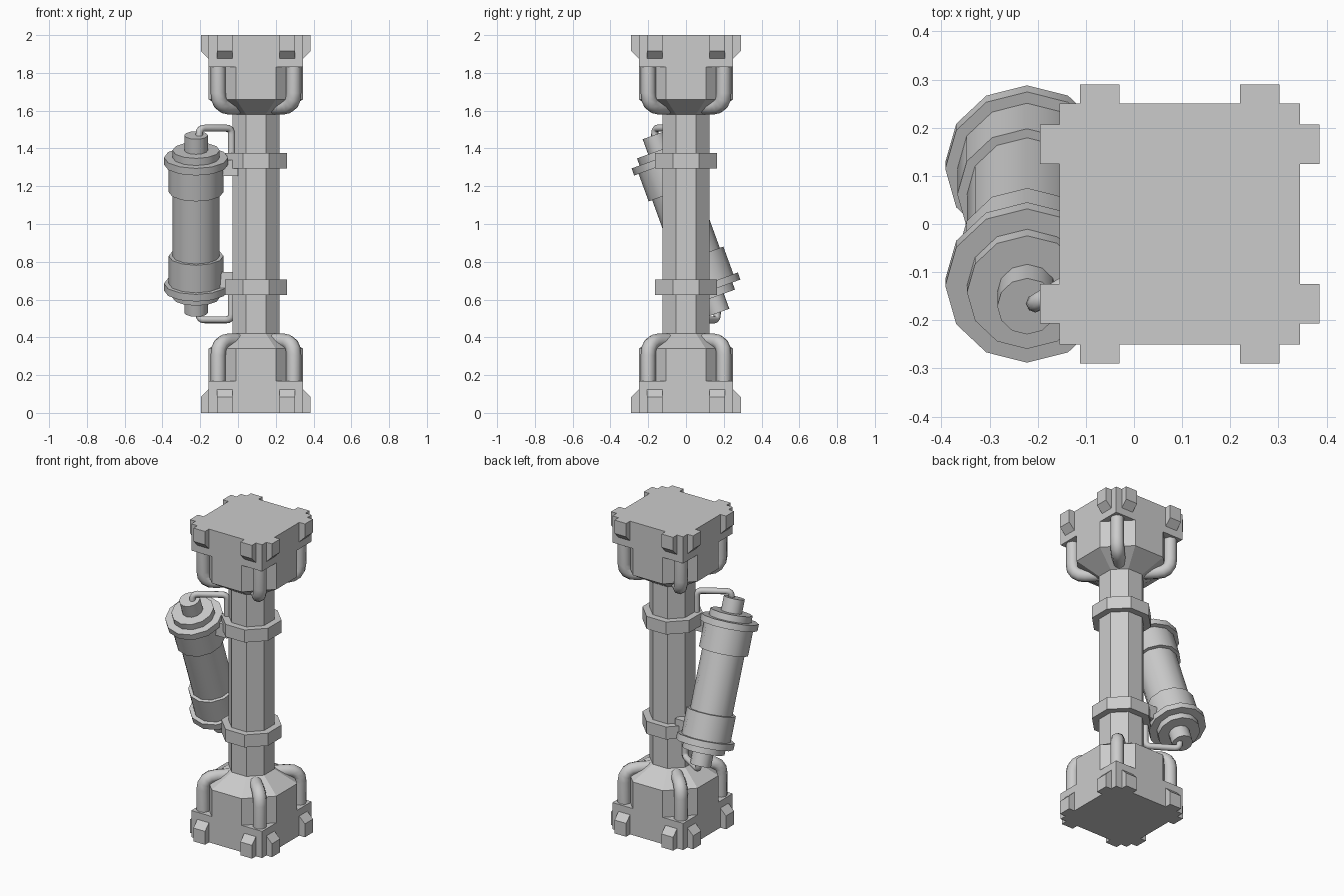
import bpy
import bmesh
import math
from mathutils import Matrix, Vector

if "Cube" in bpy.data.objects:
    bpy.data.objects.remove(bpy.data.objects["Cube"])

COL_X = 0.095   # column axis
MID = 1.0       # mid height; both ends repeat around it
TILT = math.radians(20)


def finish(name, bm, smooth=False):
    bmesh.ops.recalc_face_normals(bm, faces=bm.faces)
    mesh = bpy.data.meshes.new(name)
    bm.to_mesh(mesh)
    bm.free()
    obj = bpy.data.objects.new(name, mesh)
    bpy.context.collection.objects.link(obj)
    if smooth:
        select(obj)
        bpy.ops.object.shade_smooth_by_angle(angle=math.radians(40))
    return obj


def select(obj):
    bpy.ops.object.select_all(action='DESELECT')
    obj.select_set(True)
    bpy.context.view_layer.objects.active = obj


def loft(bm, rings):
    """Skin a stack of equal rings and close both ends."""
    rows = [[bm.verts.new(p) for p in ring] for ring in rings]
    count = len(rows[0])
    for a, b in zip(rows, rows[1:]):
        for i in range(count):
            j = (i + 1) % count
            bm.faces.new((a[i], a[j], b[j], b[i]))
    bm.faces.new(rows[0])
    bm.faces.new(rows[-1])


def octagon(half, flat, z):
    quarter = [(half, -flat), (half, flat)]
    pts = []
    for _ in range(4):
        pts += [Vector((COL_X + x, y, z)) for x, y in quarter]
        quarter = [(-y, x) for x, y in quarter]
    return pts


def box(name, low, high):
    bm = bmesh.new()
    low, high = Vector(low), Vector(high)
    bmesh.ops.create_cube(bm, size=1, matrix=Matrix.Translation((low + high) / 2)
                          @ Matrix.Diagonal((*(high - low), 1)))
    return finish(name, bm)


def tube(name, points, radius, bend):
    """Round pipe along a path whose corners are rounded."""
    pts = [Vector(p) for p in points]
    path = [pts[0]]
    for a, b, c in zip(pts, pts[1:], pts[2:]):
        start = b + (a - b).normalized() * bend
        end = b + (c - b).normalized() * bend
        for i in range(5):
            t = i / 4
            path.append(start.lerp(b, t).lerp(b.lerp(end, t), t))
    path.append(pts[-1])
    curve = bpy.data.curves.new(name, 'CURVE')
    curve.dimensions = '3D'
    curve.bevel_depth = radius
    curve.bevel_resolution = 2
    curve.use_fill_caps = True
    spline = curve.splines.new('POLY')
    spline.points.add(len(path) - 1)
    for point, co in zip(spline.points, path):
        point.co = (*co, 1)
    obj = bpy.data.objects.new(name, curve)
    bpy.context.collection.objects.link(obj)
    select(obj)
    bpy.ops.object.convert(target='MESH')
    bpy.ops.object.shade_smooth_by_angle(angle=math.radians(50))


# Central octagonal column
bm = bmesh.new()
loft(bm, [octagon(0.125, 0.052, MID + h) for h in (-0.6, 0.6)])
finish("column", bm)

for side, end in ((1, "upper"), (-1, "lower")):
    # Square end plate
    z0, z1 = sorted((MID + side * 0.83, MID + side))
    box(end + "_end_plate", (COL_X - 0.25, -0.25, z0), (COL_X + 0.25, 0.25, z1))

    # Chamfered block tapering into the column
    bm = bmesh.new()
    loft(bm, [octagon(half, flat, MID + side * h) for half, flat, h in
              ((0.25, 0.105, 0.84), (0.25, 0.105, 0.66), (0.125, 0.052, 0.58))])
    finish(end + "_tapered_block", bm)

    # Collar around the column
    bm = bmesh.new()
    loft(bm, [octagon(0.165, 0.068, MID + side * h) for h in (0.295, 0.375)])
    finish(end + "_collar", bm)

    # Sloped lugs, a pair on each side of the plate
    profile = ((0.24, 1), (0.29, 1), (0.29, 0.915), (0.25, 0.875), (0.24, 0.875))
    bm = bmesh.new()
    for quarter in range(4):
        turn = Matrix.Rotation(quarter * math.pi / 2, 3, 'Z')
        for flip in (-1, 1):
            loft(bm, [[turn @ Vector((r, flip * across, side * h))
                       + Vector((COL_X, 0, MID)) for r, h in profile]
                      for across in (0.125, 0.207)])
    finish(end + "_plate_lugs", bm)

    # Corner pipes from plate to column
    for sx in (-1, 1):
        for sy in (-1, 1):
            tube(end + "_corner_pipe",
                 [(COL_X + sx * d, sy * d, MID + side * h) for d, h in
                  ((0.2, 0.84), (0.2, 0.62), (0.06, 0.62))], 0.04, 0.075)

    # Thin hose from canister to column
    tube(end + "_canister_hose",
         [(x, -side * y, MID + side * h) for x, y, h in
          ((-0.205, 0.165, 0.45), (-0.205, 0.165, 0.507),
           (-0.035, 0.06, 0.507), (-0.035, 0.06, 0.34))], 0.019, 0.03)

    # Bracket between canister and collar
    y0, y1 = sorted((-side * 0.05, -side * 0.11))
    z0, z1 = sorted((MID + side * 0.255, MID + side * 0.34))
    box(end + "_canister_bracket", (-0.13, y0, z0), (0, y1, z1))

# Tilted canister: half profile mirrored about its middle
half = [(0.125, 0.18), (0.145, 0.18), (0.145, 0.335), (0.17, 0.335), (0.17, 0.375),
        (0.125, 0.375), (0.125, 0.415), (0.062, 0.415), (0.062, 0.5)]
profile = [(r, -h) for r, h in reversed(half)] + half
place = Matrix.Translation((-0.222, 0, MID)) @ Matrix.Rotation(TILT, 4, 'X')
SIDES = 12
bm = bmesh.new()
loft(bm, [[place @ Vector((r * math.cos(i * math.tau / SIDES),
                           r * math.sin(i * math.tau / SIDES), h))
           for i in range(SIDES)] for r, h in profile])
finish("canister", bm, smooth=True)
